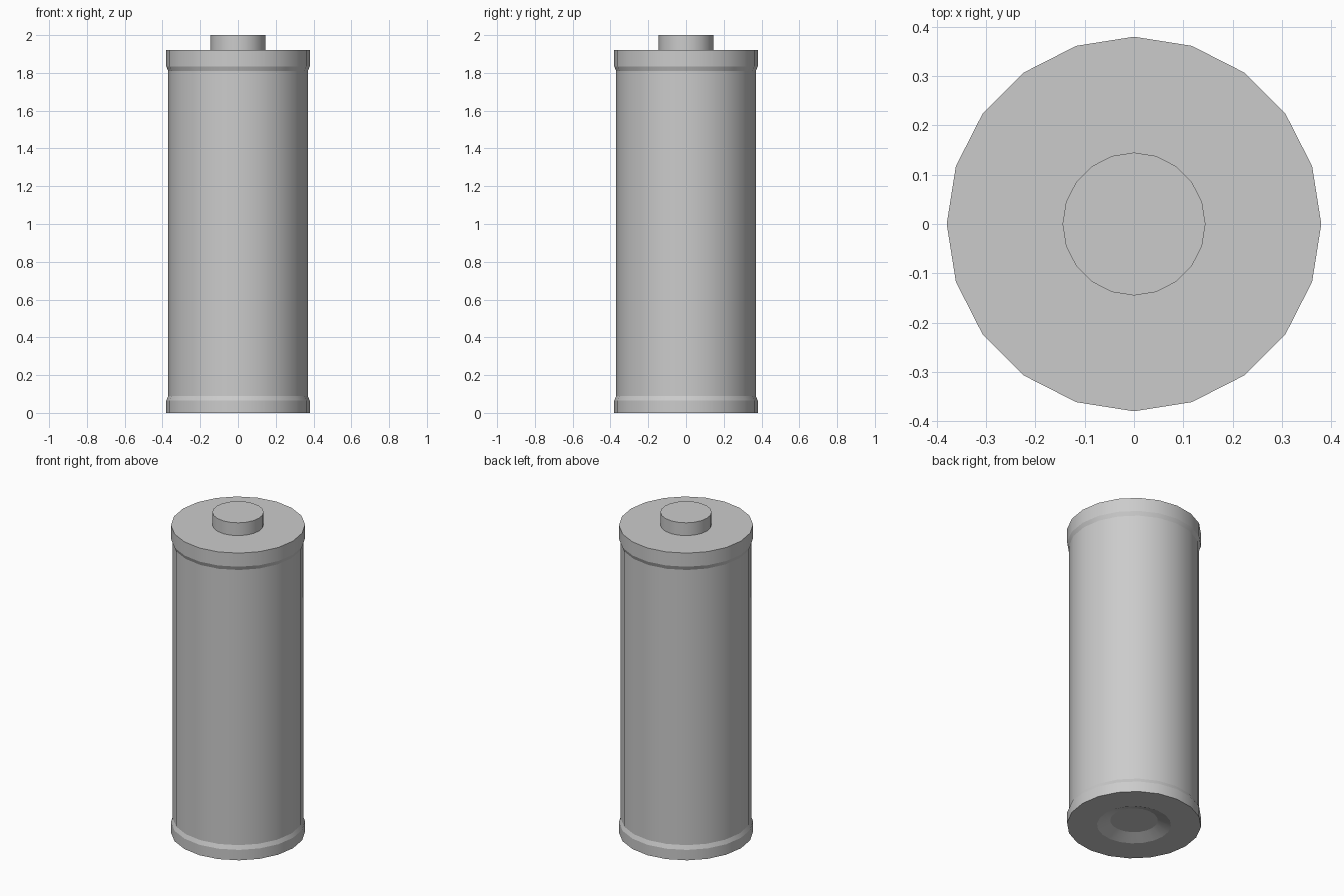
import bpy
import bmesh
import math

SIDES = 20

cube = bpy.data.objects.get("Cube")
if cube:
    bpy.data.objects.remove(cube, do_unlink=True)

metal = bpy.data.materials.new("grey metal")
metal.use_nodes = True
colour = (0.6, 0.6, 0.6, 1)
metal.diffuse_color = colour
metal.node_tree.nodes["Principled BSDF"].inputs["Base Color"].default_value = colour


def lathe(name, profile, cap_start=False, cap_end=False):
    """Turn a (radius, height) profile around z and cap the chosen ends."""
    bm = bmesh.new()
    rings = []
    for r, z in profile:
        angles = [math.tau * i / SIDES for i in range(SIDES)]
        rings.append([bm.verts.new((r * math.cos(a), r * math.sin(a), z)) for a in angles])
    for low, high in zip(rings, rings[1:]):
        for i in range(SIDES):
            j = (i + 1) % SIDES
            bm.faces.new((low[i], low[j], high[j], high[i]))
    if cap_start:
        bm.faces.new(rings[0][::-1])
    if cap_end:
        bm.faces.new(rings[-1])
    mesh = bpy.data.meshes.new(name)
    bm.to_mesh(mesh)
    bm.free()
    mesh.materials.append(metal)
    obj = bpy.data.objects.new(name, mesh)
    bpy.context.collection.objects.link(obj)
    bpy.ops.object.select_all(action="DESELECT")
    obj.select_set(True)
    bpy.context.view_layer.objects.active = obj
    bpy.ops.object.shade_smooth_by_angle(angle=math.radians(20))
    return obj


# Casing with a recessed base and a raised rim at each end
lathe("battery_casing", [
    (0.135, 0.03), (0.21, 0),
    (0.38, 0), (0.38, 0.065), (0.37, 0.09),
    (0.37, 1.81), (0.38, 1.835), (0.38, 1.92), (0.145, 1.92),
], cap_start=True)

# Contact button on the top
lathe("top_contact", [(0.145, 1.92), (0.145, 2)], cap_end=True)
